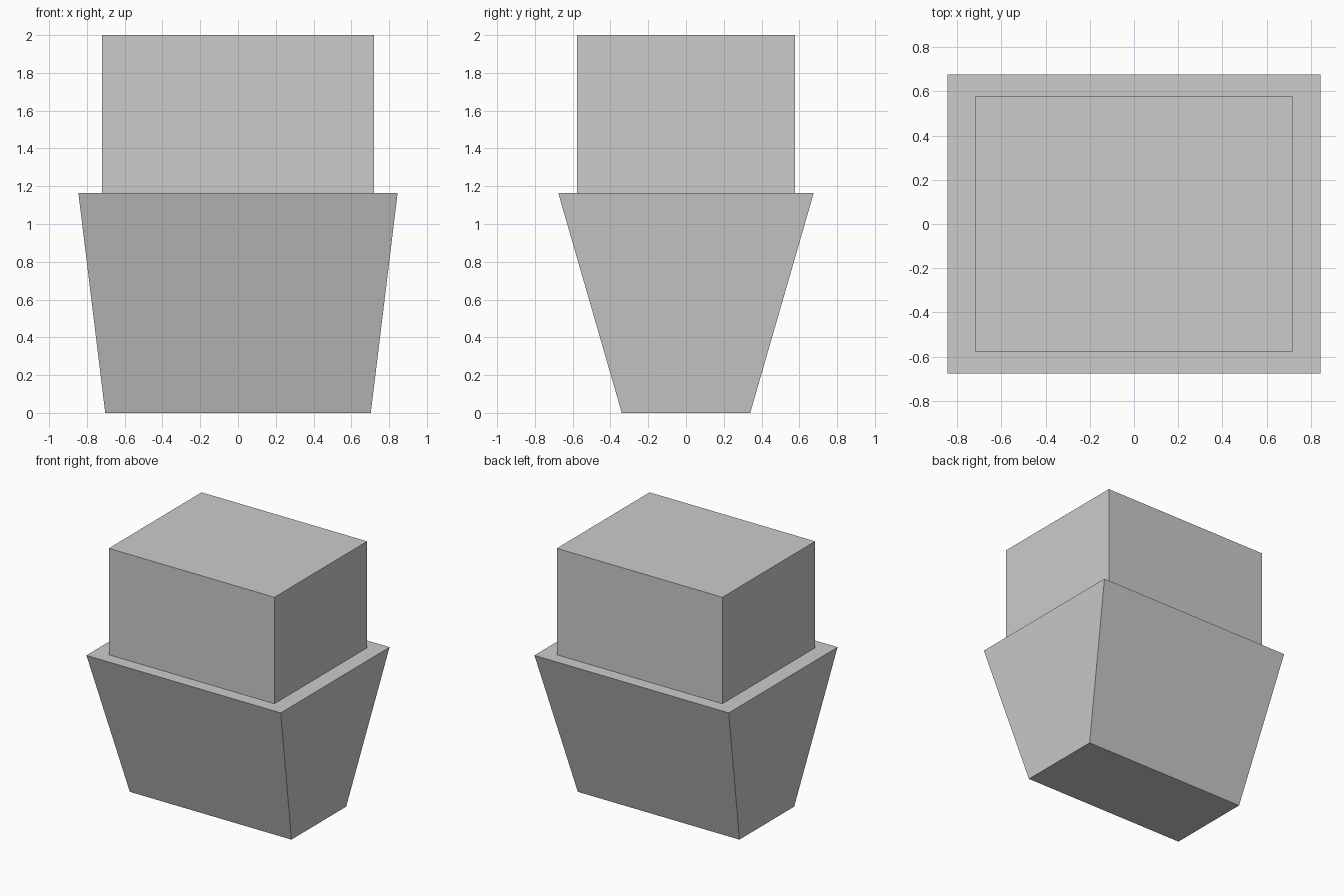
import bpy
import bmesh

cube = bpy.data.objects.get("Cube")
if cube:
    bpy.data.objects.remove(cube, do_unlink=True)

# Single plain grey
grey = bpy.data.materials.new("plain_grey")
grey.use_nodes = True
colour = (0.6, 0.6, 0.6, 1)
grey.diffuse_color = colour
grey.node_tree.nodes["Principled BSDF"].inputs["Base Color"].default_value = colour


def tapered_block(name, z_low, z_high, half_low, half_high):
    """Block whose bottom and top have their own half width and half depth."""
    bm = bmesh.new()
    bmesh.ops.create_cube(bm, size=2)
    for v in bm.verts:
        upper = v.co.z > 0
        half_x, half_y = half_high if upper else half_low
        v.co = (v.co.x * half_x, v.co.y * half_y, z_high if upper else z_low)
    mesh = bpy.data.meshes.new(name)
    bm.to_mesh(mesh)
    bm.free()
    mesh.materials.append(grey)
    obj = bpy.data.objects.new(name, mesh)
    bpy.context.collection.objects.link(obj)
    return obj


# Flared lower body and straight block standing on it
tapered_block("flared_base", 0, 1.163, (0.703, 0.34), (0.845, 0.676))
tapered_block("upper_block", 1.163, 2, (0.72, 0.576), (0.72, 0.576))
